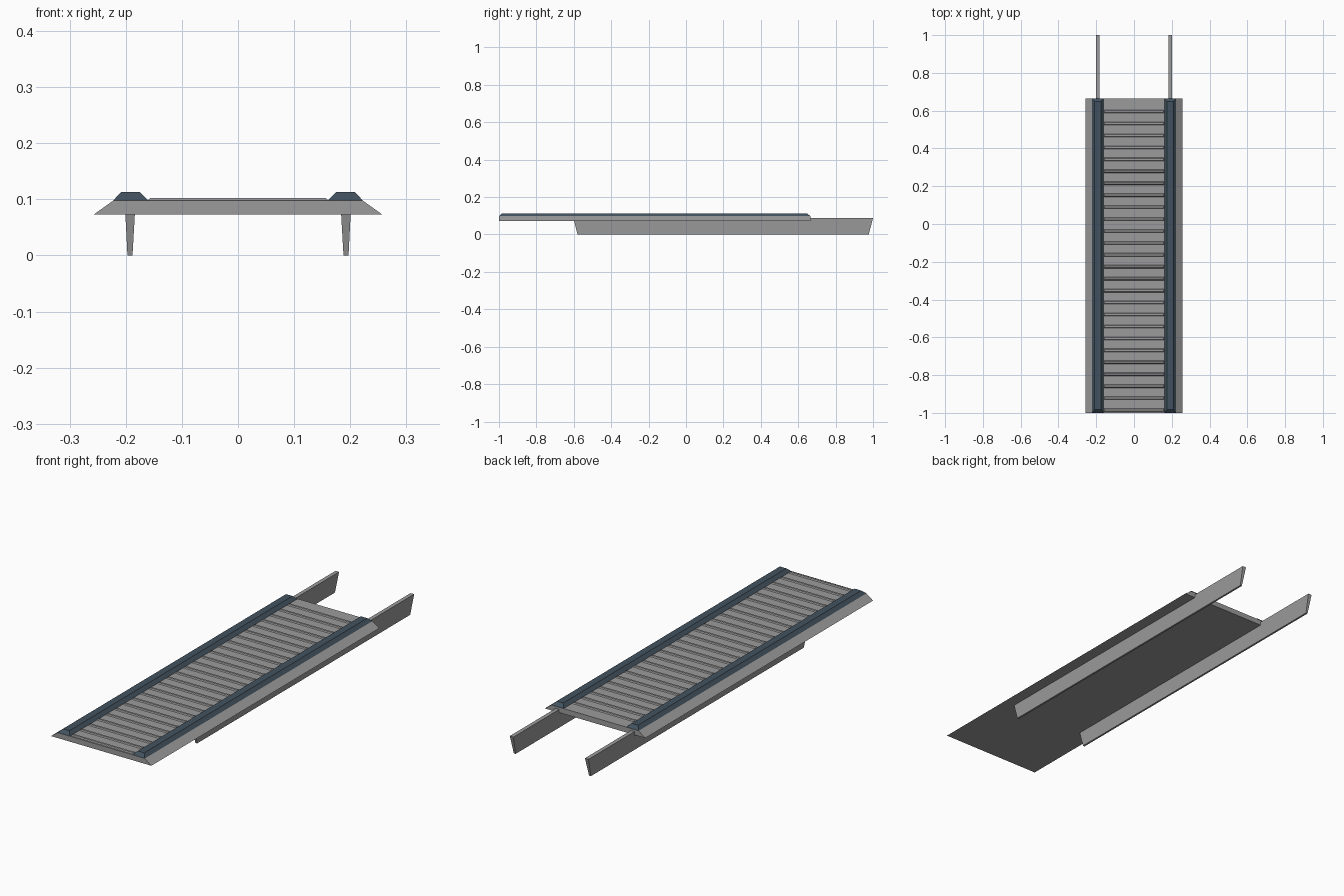
import bpy
import bmesh

if "Cube" in bpy.data.objects:
    bpy.data.objects.remove(bpy.data.objects["Cube"])


def material(name, rgb):
    m = bpy.data.materials.new(name)
    m.diffuse_color = (*rgb, 1)
    m.use_nodes = True
    m.node_tree.nodes["Principled BSDF"].inputs["Base Color"].default_value = m.diffuse_color
    return m


grey = material("worn grey", (0.33, 0.33, 0.33))
slate = material("dark slate blue", (0.055, 0.085, 0.115))


def add_frustum(bm, bottom, top):
    """Tapered block; each level is (x0, x1, y0, y1, z)."""
    rings = []
    for x0, x1, y0, y1, z in (bottom, top):
        rings.append([bm.verts.new(p) for p in
                      ((x0, y0, z), (x1, y0, z), (x1, y1, z), (x0, y1, z))])
    lo, hi = rings
    bm.faces.new(lo[::-1])
    bm.faces.new(hi)
    for i in range(4):
        j = (i + 1) % 4
        bm.faces.new((lo[i], lo[j], hi[j], hi[i]))


def make_object(name, blocks, mat, mirror=False):
    bm = bmesh.new()
    for bottom, top in blocks:
        add_frustum(bm, bottom, top)
    bmesh.ops.recalc_face_normals(bm, faces=bm.faces)
    mesh = bpy.data.meshes.new(name)
    bm.to_mesh(mesh)
    bm.free()
    mesh.materials.append(mat)
    ob = bpy.data.objects.new(name, mesh)
    bpy.context.collection.objects.link(ob)
    if mirror:
        mod = ob.modifiers.new("mirror", 'MIRROR')
        mod.use_axis[0] = True
        mod.use_mirror_merge = False
    return ob


FRONT, BACK = -1.0, 0.665

# Deck with sloped long sides
make_object("deck", [((-0.257, 0.257, FRONT, BACK, 0.073),
                      (-0.222, 0.222, FRONT, BACK, 0.098))], grey)

# Thin raised cross ridges along the deck
ridges = []
for i in range(26):
    y = -0.985 + i * 0.0632
    ridges.append(((-0.161, 0.161, y - 0.009, y + 0.009, 0.0975),
                   (-0.156, 0.156, y - 0.005, y + 0.005, 0.1025)))
make_object("cross_ridges", ridges, grey)

# Bevelled side rails
make_object("side_rails", [((0.160, 0.223, FRONT, BACK, 0.0975),
                            (0.175, 0.208, FRONT + 0.017, BACK - 0.017, 0.113))],
            slate, mirror=True)

# Tapered support runners, projecting past the back
make_object("support_runners", [((0.188, 0.197, -0.58, 0.977, 0.0),
                                 (0.183, 0.2015, -0.602, 1.0, 0.088))],
            grey, mirror=True)
